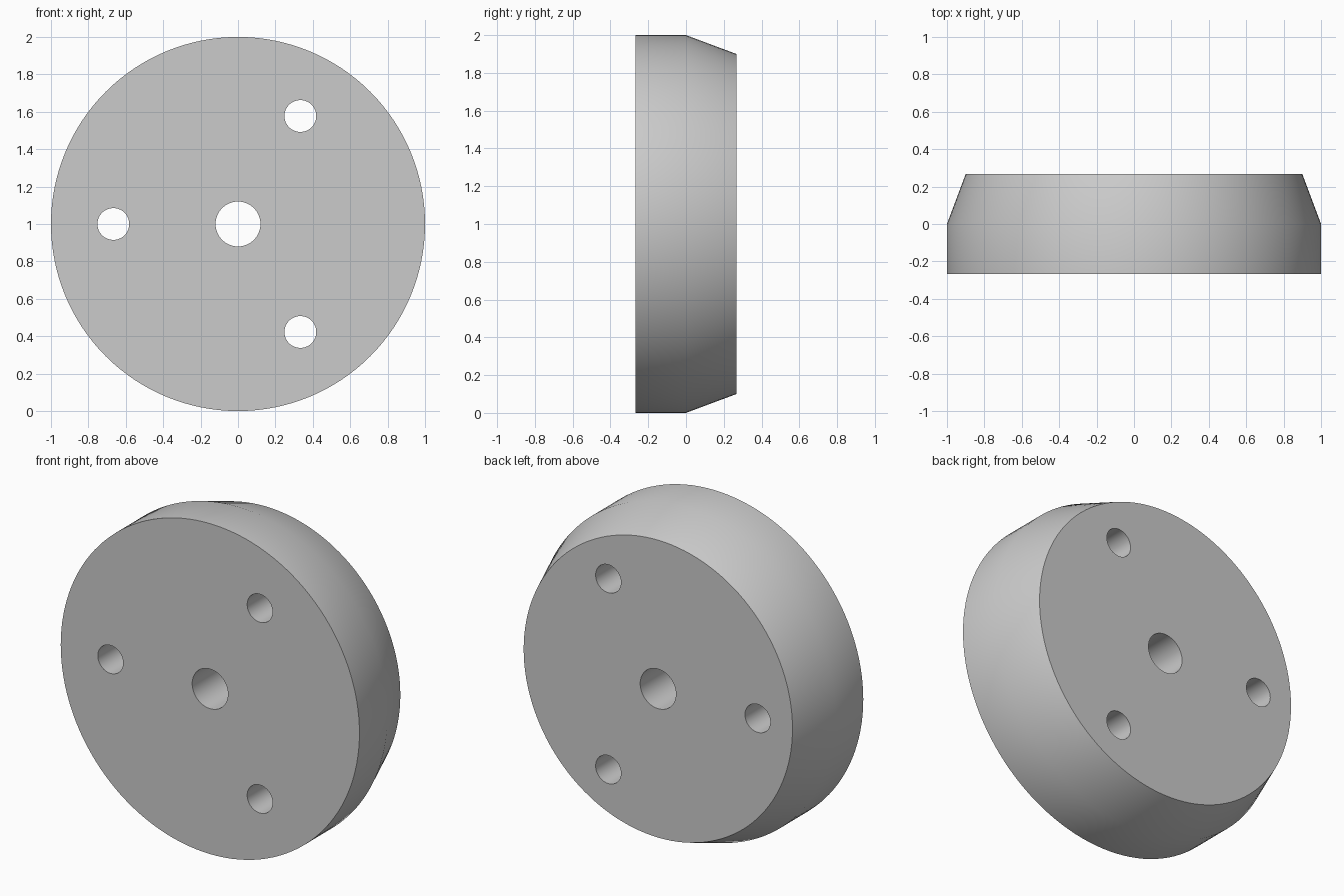
import bpy
import bmesh
from math import cos, sin, pi, radians
from mathutils import Matrix

if "Cube" in bpy.data.objects:
    bpy.data.objects.remove(bpy.data.objects["Cube"], do_unlink=True)

HALF = 0.267          # half the thickness
RIM, BACK = 1.0, 0.9  # straight rim and tapered back radii
CENTRE_Z = 1.0

grey = bpy.data.materials.new("light_grey")
grey.use_nodes = True
colour = (0.6, 0.6, 0.6, 1)
grey.diffuse_color = colour
grey.node_tree.nodes["Principled BSDF"].inputs["Base Color"].default_value = colour


def lathe(name, profile, x=0.0, z=CENTRE_Z, sides=64):
    """Solid of rings (radius, y) around an axis along y."""
    bm = bmesh.new()
    rings = []
    for radius, y in profile:
        rings.append([bm.verts.new((x + radius * cos(2 * pi * i / sides), y,
                                    z + radius * sin(2 * pi * i / sides)))
                      for i in range(sides)])
    for a, b in zip(rings, rings[1:]):
        for i in range(sides):
            j = (i + 1) % sides
            bm.faces.new((a[i], a[j], b[j], b[i]))
    bm.faces.new(rings[0])
    bm.faces.new(rings[-1])
    bmesh.ops.recalc_face_normals(bm, faces=bm.faces)
    mesh = bpy.data.meshes.new(name)
    bm.to_mesh(mesh)
    bm.free()
    mesh.materials.append(grey)
    obj = bpy.data.objects.new(name, mesh)
    bpy.context.collection.objects.link(obj)
    return obj


# Disc with a straight front rim and a tapered back
disc = lathe("disc", [(RIM, -HALF), (RIM, 0), (BACK, HALF)], sides=128)

# Centre bore and three bolt holes
cutters = [lathe("bore_cutter", [(0.12, -0.5), (0.12, 0.5)])]
for angle in (60, 180, 300):
    a = radians(angle)
    cutters.append(lathe("bolt_hole_cutter", [(0.085, -0.5), (0.085, 0.5)],
                         x=cos(a) * 2 / 3, z=CENTRE_Z + sin(a) * 2 / 3))

bpy.ops.object.select_all(action="DESELECT")
disc.select_set(True)
bpy.context.view_layer.objects.active = disc
for cutter in cutters:
    cutter.hide_render = True
    cut = disc.modifiers.new("hole", "BOOLEAN")
    cut.operation = "DIFFERENCE"
    cut.solver = "EXACT"
    cut.object = cutter
    bpy.ops.object.modifier_apply(modifier=cut.name)
for cutter in cutters:
    bpy.data.objects.remove(cutter, do_unlink=True)

# Smooth walls, crisp rims
bpy.ops.object.shade_smooth_by_angle(angle=radians(30))
